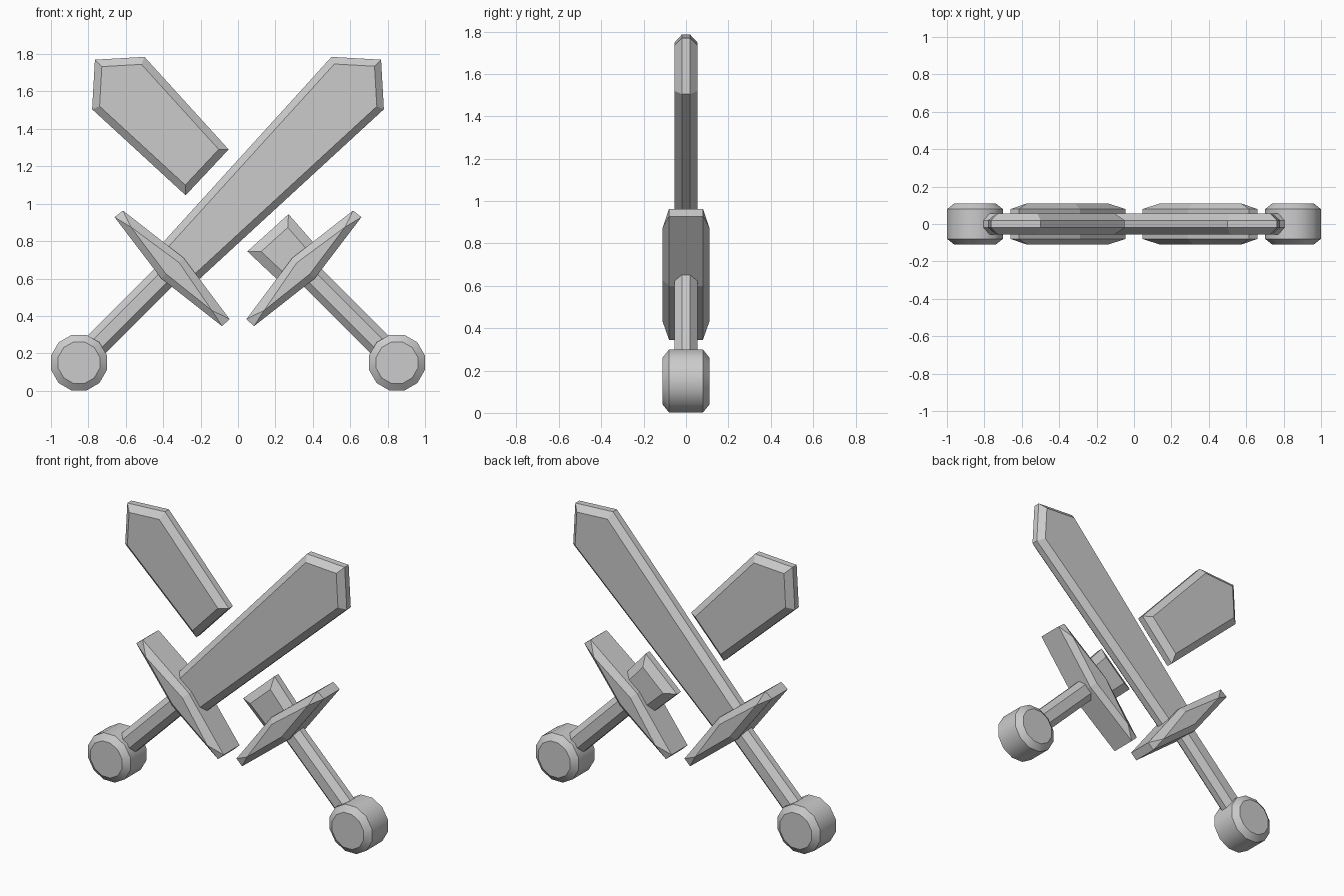
import bpy, bmesh, math
from mathutils import Vector

cube = bpy.data.objects.get("Cube")
if cube:
    bpy.data.objects.remove(cube, do_unlink=True)

grey = bpy.data.materials.new("plain_grey")
grey.use_nodes = True
colour = (0.6, 0.6, 0.6, 1)
grey.diffuse_color = colour
grey.node_tree.nodes["Principled BSDF"].inputs["Base Color"].default_value = colour


def inset(points, d):
    """Shrink a clockwise (x, z) outline by d with mitred corners."""
    pts = [Vector(p) for p in points]
    result = []
    for i, p in enumerate(pts):
        a = (p - pts[i - 1]).normalized()
        b = (pts[(i + 1) % len(pts)] - p).normalized()
        na, nb = Vector((a.y, -a.x)), Vector((b.y, -b.x))
        result.append(p + (na + nb) * (d / (1 + na.dot(nb))))
    return result


def slab(name, outer, inner, rim, half, side=1, smooth=False):
    """Bevelled plate: full outline out to |y| = rim, inner outline at |y| = half."""
    bm = bmesh.new()
    layers = ((inner, -half), (outer, -rim), (outer, rim), (inner, half))
    rings = [[bm.verts.new((side * p[0], y, p[1])) for p in pts] for pts, y in layers]
    n = len(outer)
    for lower, upper in zip(rings, rings[1:]):
        for i in range(n):
            j = (i + 1) % n
            bm.faces.new((lower[i], lower[j], upper[j], upper[i]))
    bm.faces.new(rings[0])
    bm.faces.new(rings[-1])
    bmesh.ops.remove_doubles(bm, verts=bm.verts, dist=0.0005)
    bmesh.ops.recalc_face_normals(bm, faces=bm.faces)
    mesh = bpy.data.meshes.new(name)
    bm.to_mesh(mesh)
    bm.free()
    mesh.materials.append(grey)
    obj = bpy.data.objects.new(name, mesh)
    bpy.context.collection.objects.link(obj)
    if smooth:
        bpy.ops.object.select_all(action='DESELECT')
        obj.select_set(True)
        bpy.context.view_layer.objects.active = obj
        bpy.ops.object.shade_smooth_by_angle(angle=math.radians(35))
    return obj


def blade(name, outline, bevel, side):
    slab(name, outline, inset(outline, bevel), 0.02, 0.055, side)


def circle(r):
    angles = [math.radians(15 - 30 * i) for i in range(12)]
    return [(-0.85 + r * math.cos(a), 0.15 + r * math.sin(a)) for a in angles]


# Outlines are for the sword whose pommel is at -x; side -1 mirrors them
tip = [(0.50, 1.785), (0.765, 1.77), (0.78, 1.505)]
base = [(-0.25, 0.557), (-0.44, 0.75)]
broken_edge = [(0.28, 1.045), (0.05, 1.29)]
stub_edge = [(-0.27, 0.944), (-0.05, 0.745)]
handle = [(-0.90, 0.20), (-0.40, 0.70), (-0.30, 0.61), (-0.80, 0.11)]
guard = [(-0.66, 0.928), (-0.615, 0.963), (-0.29, 0.71),
         (-0.045, 0.383), (-0.085, 0.345), (-0.41, 0.60)]
guard_face = [(-0.572, 0.875), (-0.572, 0.875), (-0.315, 0.685),
              (-0.14, 0.43), (-0.14, 0.43), (-0.385, 0.625)]

# Hilts of both swords
for side, label in ((1, "right"), (-1, "left")):
    slab(label + "_pommel", circle(0.154), circle(0.115), 0.08, 0.11, side, True)
    blade(label + "_handle", handle, 0.036, side)
    slab(label + "_guard", guard, guard_face, 0.08, 0.11, side)

# Whole blade, and the snapped blade in two pieces
blade("whole_blade", tip + base, 0.037, 1)
blade("snapped_blade_tip", tip + broken_edge, 0.039, -1)
blade("snapped_blade_stub", stub_edge + base, 0.05, -1)
